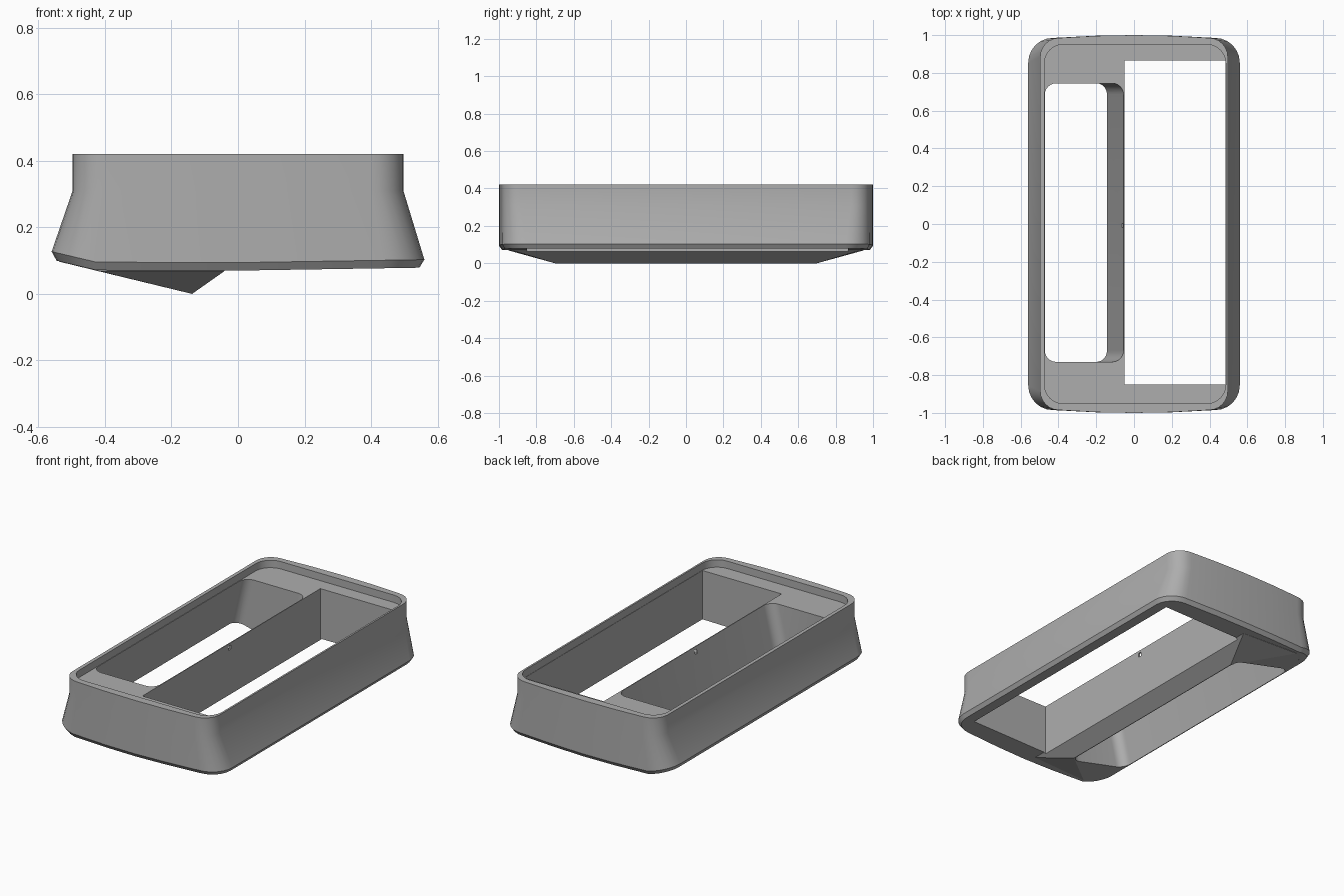
import bpy, bmesh, math

cube = bpy.data.objects.get("Cube")
if cube:
    bpy.data.objects.remove(cube)

grey = bpy.data.materials.new("plain_grey")
grey.use_nodes = True
GREY = (0.42, 0.42, 0.42, 1)
grey.diffuse_color = GREY
grey.node_tree.nodes["Principled BSDF"].inputs["Base Color"].default_value = GREY


def outline(hx, hy, r, bow=0.0, steps=6):
    """Rounded rectangle, with optionally bowed short ends."""
    pts = []
    for q, (sx, sy) in enumerate([(1, 1), (-1, 1), (-1, -1), (1, -1)]):
        for i in range(steps + 1):
            a = math.pi / 2 * (q + i / steps)
            pts.append((sx * (hx - r) + r * math.cos(a), sy * (hy - r) + r * math.sin(a)))
        if bow and q in (0, 2):
            for x in (0.2, 0, -0.2):
                pts.append((sx * x, sy * (hy + bow * (1 - (x / (hx - r)) ** 2))))
    return pts


def loft(bm, rings):
    """Join rings of equal length with side faces."""
    rows = [[bm.verts.new(p) for p in ring] for ring in rings]
    n = len(rows[0])
    for a, b in zip(rows, rows[1:]):
        for i in range(n):
            j = (i + 1) % n
            bm.faces.new((a[i], a[j], b[j], b[i]))
    return rows


def finish(bm, name):
    bmesh.ops.recalc_face_normals(bm, faces=bm.faces)
    mesh = bpy.data.meshes.new(name)
    bm.to_mesh(mesh)
    bm.free()
    mesh.materials.append(grey)
    ob = bpy.data.objects.new(name, mesh)
    bpy.context.collection.objects.link(ob)
    return ob


def prism(name, hx, hy, r, cx, cy, z0, z1, lean=0.0, zref=0.0):
    """Cutter with a rounded outline, optionally leaning in x."""
    bm = bmesh.new()
    pts = outline(hx, hy, r) if r else [(hx, hy), (-hx, hy), (-hx, -hy), (hx, -hy)]
    rows = loft(bm, [[(x + cx + lean * (z - zref), y + cy, z) for x, y in pts] for z in (z0, z1)])
    for row in rows:
        bm.faces.new(row)
    return finish(bm, name)


# underside height across the width
def under(x):
    return 0.07 + 0.016 * max(x, 0) + 0.237 * max(-0.42 - x, 0)


# flared outer body
top = outline(0.497, 0.985, 0.1, 0.015)
flare = outline(0.56, 0.985, 0.13, 0.015)
foot = outline(0.545, 0.968, 0.12, 0.015)
bm = bmesh.new()
rows = loft(bm, [
    [(x, y, 0.42) for x, y in top],
    [(x, y, 0.31) for x, y in top],
    [(x, y, under(x) + 0.024) for x, y in flare],
    [(x, y, under(x)) for x, y in foot],
])
bm.faces.new(rows[0])
for lo, hi in ((-1, -0.42), (-0.43, 0.001), (-0.001, 1)):
    bm.faces.new([v for v in rows[-1] if lo < v.co.x < hi])
body = finish(bm, "case_body")

# keel wedge below the leaning window
bm = bmesh.new()
for x, y, z in ((-0.04, 0.93, 0.069), (-0.138, 0.7, 0), (-0.42, 0.95, 0.069), (-0.538, 0.84, 0.097)):
    for s in (-1, 1):
        bm.verts.new((x, s * y, z))
        bm.verts.new((x, s * y, 0.14))
bmesh.ops.convex_hull(bm, input=bm.verts)
keel = finish(bm, "keel_wedge")

# recess under the rim, straight opening, leaning window, small notch
LEDGE = 0.375
tools = [
    (keel, 'UNION'),
    (prism("rim_recess", 0.4805, 0.95, 0.1, 0.0055, 0, LEDGE, 0.6), 'DIFFERENCE'),
    (prism("straight_opening", 0.267, 0.8575, 0, 0.217, 0.0075, -0.2, 0.5), 'DIFFERENCE'),
    (prism("leaning_window", 0.2085, 0.7375, 0.06, -0.2635, 0.0075, -0.2, 0.5, 0.235, LEDGE), 'DIFFERENCE'),
    (prism("wall_notch", 0.03, 0.01, 0, -0.055, -0.008, 0.335, 0.36), 'DIFFERENCE'),
]
for tool, op in tools:
    mod = body.modifiers.new(tool.name, 'BOOLEAN')
    mod.object, mod.operation, mod.solver = tool, op, 'EXACT'
    tool.hide_render = True

# bake the cuts and drop the helpers
bpy.context.view_layer.update()
deps = bpy.context.evaluated_depsgraph_get()
result = bpy.data.meshes.new_from_object(body.evaluated_get(deps))
body.modifiers.clear()
body.data = result
for tool, op in tools:
    bpy.data.objects.remove(tool)

bpy.ops.object.select_all(action='DESELECT')
body.select_set(True)
bpy.context.view_layer.objects.active = body
bpy.ops.object.shade_smooth_by_angle(angle=math.radians(20))
